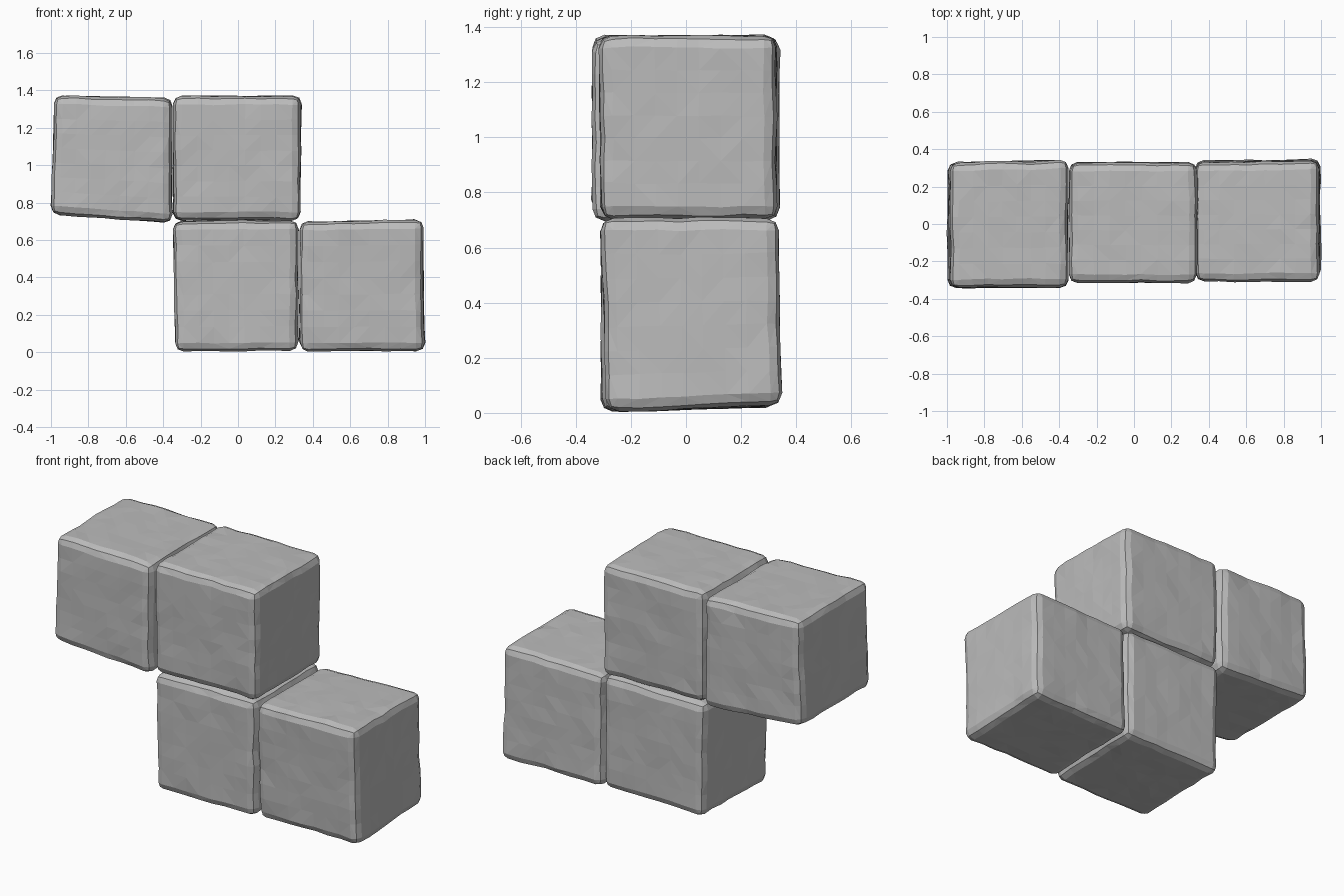
import bpy
import bmesh
from mathutils import Vector, noise

if "Cube" in bpy.data.objects:
    bpy.data.objects.remove(bpy.data.objects["Cube"], do_unlink=True)

stone = bpy.data.materials.new("grey_stone")
stone.use_nodes = True
GREY = (0.5, 0.5, 0.5, 1)
stone.diffuse_color = GREY
stone.node_tree.nodes["Principled BSDF"].inputs["Base Color"].default_value = GREY

X, Y, Z = 0, 1, 2
EDGE = 0.045      # chamfer width
CUTS = 6          # cuts along each long edge


def stone_block(name, low, high, tilts, seed):
    """Chiselled block; each tilt is (face axis, face side, along axis, amount)."""
    low, high = Vector(low), Vector(high)
    middle, half = (low + high) / 2, (high - low) / 2
    bm = bmesh.new()
    bmesh.ops.create_cube(bm, size=2)
    for v in bm.verts:
        v.co = v.co * half
    bmesh.ops.bevel(bm, geom=bm.edges[:], offset=EDGE, segments=2,
                    profile=0.5, affect='EDGES')
    long_edges = [e for e in bm.edges if e.calc_length() > 0.3]
    bmesh.ops.subdivide_edges(bm, edges=long_edges, cuts=CUTS, use_grid_fill=True)

    # Rough hewing: gentle on the faces, stronger on the rounded edges
    offset = Vector((seed * 7.3, seed * 3.1, seed * 5.7))
    for v in bm.verts:
        unit = Vector([v.co[a] / half[a] for a in range(3)])
        outer = sum(abs(v.co[a]) > half[a] - EDGE * 1.1 for a in range(3))
        rough = 0.008 if outer > 1 else 0.005
        chip = noise.noise_vector(v.co * 8 + offset) * rough
        for axis, side, along, amount in tilts:
            chip[axis] += (1 + side * unit[axis]) / 2 * amount * unit[along]
        v.co += chip
    bmesh.ops.triangulate(bm, faces=bm.faces[:])
    bmesh.ops.recalc_face_normals(bm, faces=bm.faces[:])

    mesh = bpy.data.meshes.new(name)
    bm.to_mesh(mesh)
    bm.free()
    mesh.materials.append(stone)
    block = bpy.data.objects.new(name, mesh)
    block.location = middle
    bpy.context.collection.objects.link(block)


# Upper pair
stone_block("upper_right_block", (-0.99, -0.34, 0.715), (-0.352, 0.335, 1.365),
            [(Z, -1, X, -0.022), (Z, 1, X, -0.006), (X, -1, Z, 0.01),
             (Y, 1, X, 0.006)], 1)
stone_block("upper_middle_block", (-0.345, -0.312, 0.705), (0.335, 0.328, 1.37),
            [(X, 1, Z, 0.004), (Y, -1, Z, -0.004)], 2)

# Lower pair
stone_block("lower_middle_block", (-0.34, -0.308, 0.015), (0.322, 0.33, 0.702),
            [(X, -1, Z, -0.005), (Z, -1, X, 0.005), (Z, -1, Y, 0.01)], 3)
stone_block("lower_left_block", (0.33, -0.298, 0.015), (0.993, 0.338, 0.702),
            [(Y, -1, Z, -0.012), (Y, 1, Z, -0.006), (Y, 1, X, 0.005),
             (Z, -1, Y, 0.012), (X, 1, Z, -0.004), (Z, 1, X, 0.006)], 4)
